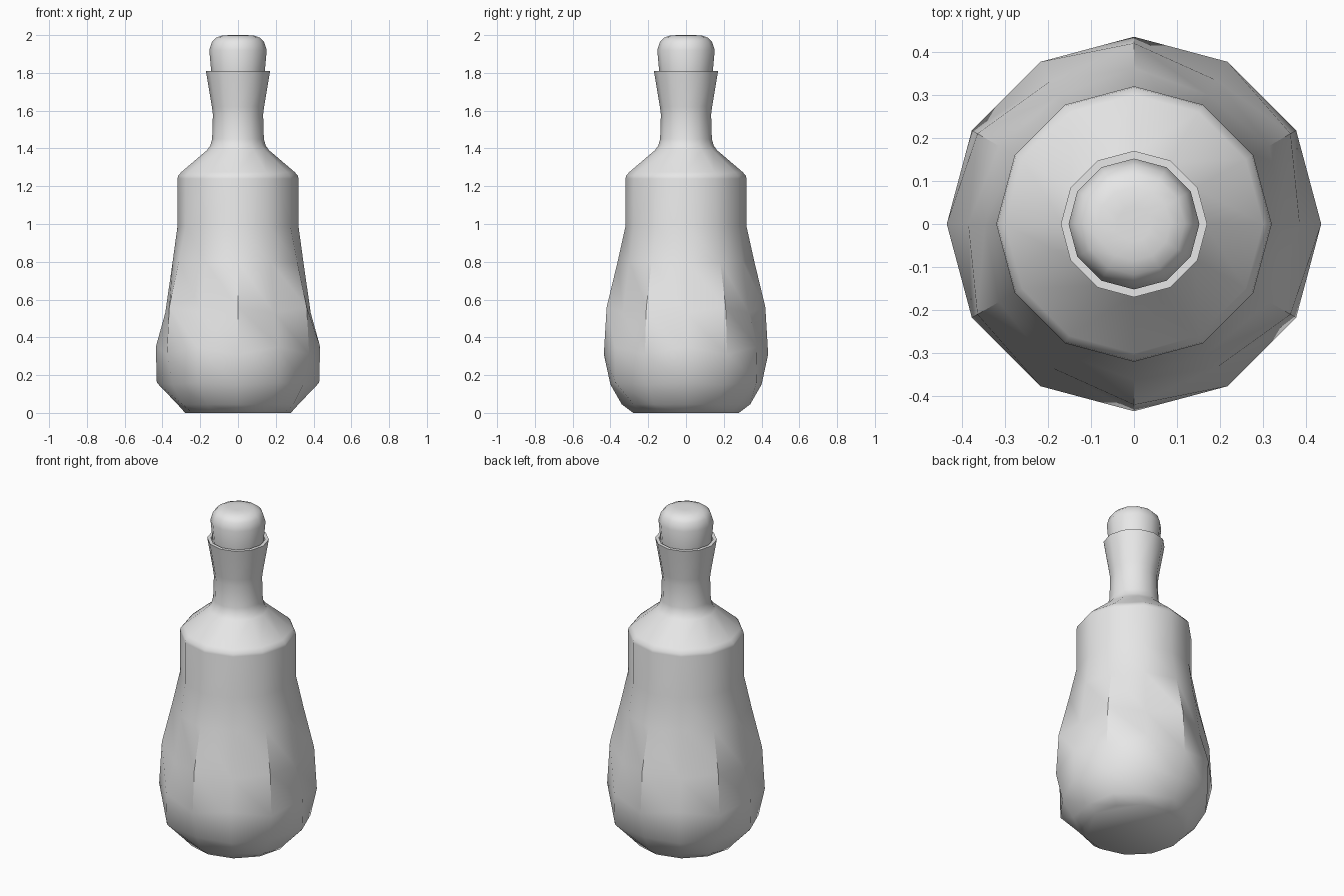
import bpy
import bmesh
from math import cos, sin, pi, radians

SIDES = 12

cube = bpy.data.objects.get("Cube")
if cube:
    bpy.data.objects.remove(cube, do_unlink=True)

grey = bpy.data.materials.new("plain_grey")
grey.use_nodes = True
grey.diffuse_color = (0.8, 0.8, 0.8, 1)
grey.node_tree.nodes["Principled BSDF"].inputs["Base Color"].default_value = grey.diffuse_color


def lathe(name, even, odd, twisted_rows, sharp_angle):
    """Stack rings of (radius, height); alternate columns may use their own profile.
    The lowest rows are split along one diagonal so that the ridges spiral."""
    bm = bmesh.new()
    rings = []
    for pair in zip(even, odd):
        ring = []
        for c in range(SIDES):
            r, z = pair[c % 2]
            a = 2 * pi * c / SIDES
            ring.append(bm.verts.new((r * cos(a), r * sin(a), z)))
        rings.append(ring)
    for row, (low, high) in enumerate(zip(rings, rings[1:])):
        for c in range(SIDES):
            n = (c + 1) % SIDES
            if row < twisted_rows:
                bm.faces.new((low[c], low[n], high[c]))
                bm.faces.new((low[n], high[n], high[c]))
            else:
                bm.faces.new((low[c], low[n], high[n], high[c]))
    bm.faces.new(rings[0][::-1])
    bm.faces.new(rings[-1])
    mesh = bpy.data.meshes.new(name)
    bm.to_mesh(mesh)
    bm.free()
    mesh.materials.append(grey)
    mesh.shade_smooth()
    mesh.set_sharp_from_angle(angle=radians(sharp_angle))
    obj = bpy.data.objects.new(name, mesh)
    bpy.context.collection.objects.link(obj)
    return obj


# Bottle: twisted belly, straight collar, shoulder, neck and flared lip
belly_even = [(0.28, 0), (0.32, 0.045), (0.43, 0.16), (0.435, 0.35), (0.385, 0.53), (0.346, 0.8)]
belly_odd = [(0.28, 0), (0.34, 0.045), (0.4, 0.15), (0.435, 0.31), (0.42, 0.56), (0.362, 0.8)]
upper = [(0.32, 0.99), (0.32, 1.24), (0.317, 1.255), (0.3, 1.275), (0.165, 1.39),
         (0.147, 1.415), (0.137, 1.45), (0.133, 1.58), (0.138, 1.62), (0.17, 1.81),
         (0.15, 1.81), (0.14, 1.77)]
lathe("bottle", belly_even + upper, belly_odd + upper, len(belly_even), 38)

# Cork with a rounded top
cork = [(0.138, 1.74), (0.142, 1.81), (0.152, 1.92), (0.138, 1.965), (0.118, 1.985),
        (0.085, 1.998), (0.04, 2.0)]
lathe("cork", cork, cork, 0, 60)
